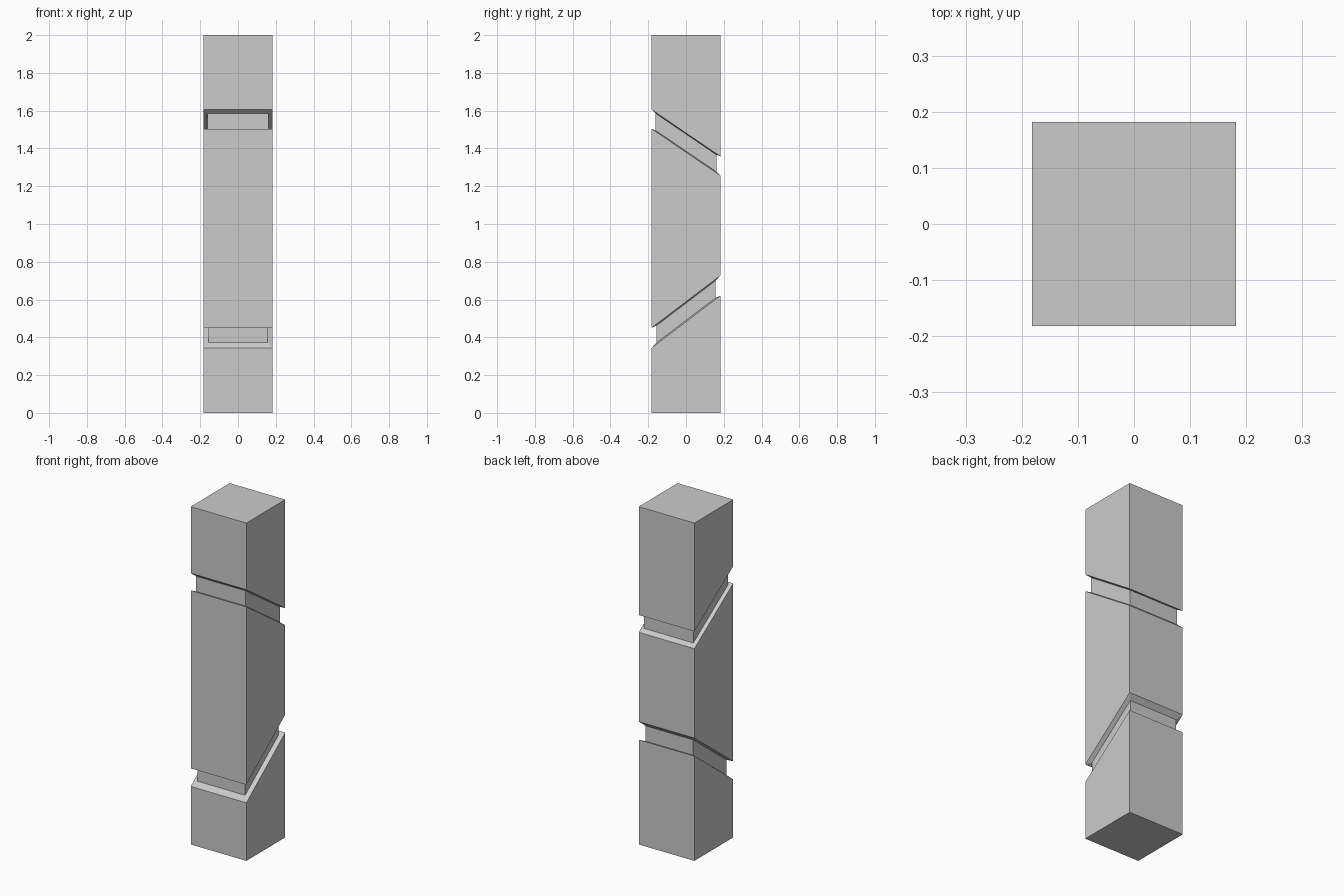
import bpy, bmesh

if "Cube" in bpy.data.objects:
    bpy.data.objects.remove(bpy.data.objects["Cube"])

# Square pillar lofted through tilted square rings: (half width, centre height, slope along y)
W = 0.182
RINGS = [
    (W, 0.0, 0.0),
    # lower groove, rising to the back
    (W, 0.482, 0.76), (0.156, 0.490, 0.76), (0.156, 0.581, 0.76), (W, 0.589, 0.76),
    # upper groove, falling to the back
    (W, 1.380, -0.68), (0.161, 1.386, -0.68), (0.161, 1.476, -0.68), (W, 1.482, -0.68),
    (W, 2.0, 0.0),
]

bm = bmesh.new()
loops = []
for half, z, slope in RINGS:
    corners = [(-half, -half), (half, -half), (half, half), (-half, half)]
    loops.append([bm.verts.new((x, y, z + slope * y)) for x, y in corners])

# Side walls and groove faces
for a, b in zip(loops, loops[1:]):
    for i in range(4):
        j = (i + 1) % 4
        bm.faces.new((a[i], a[j], b[j], b[i]))

# End caps
bm.faces.new(loops[0][::-1])
bm.faces.new(loops[-1])
bmesh.ops.recalc_face_normals(bm, faces=bm.faces)

mesh = bpy.data.meshes.new("grooved_pillar")
bm.to_mesh(mesh)
bm.free()
bpy.context.collection.objects.link(bpy.data.objects.new("grooved_pillar", mesh))
